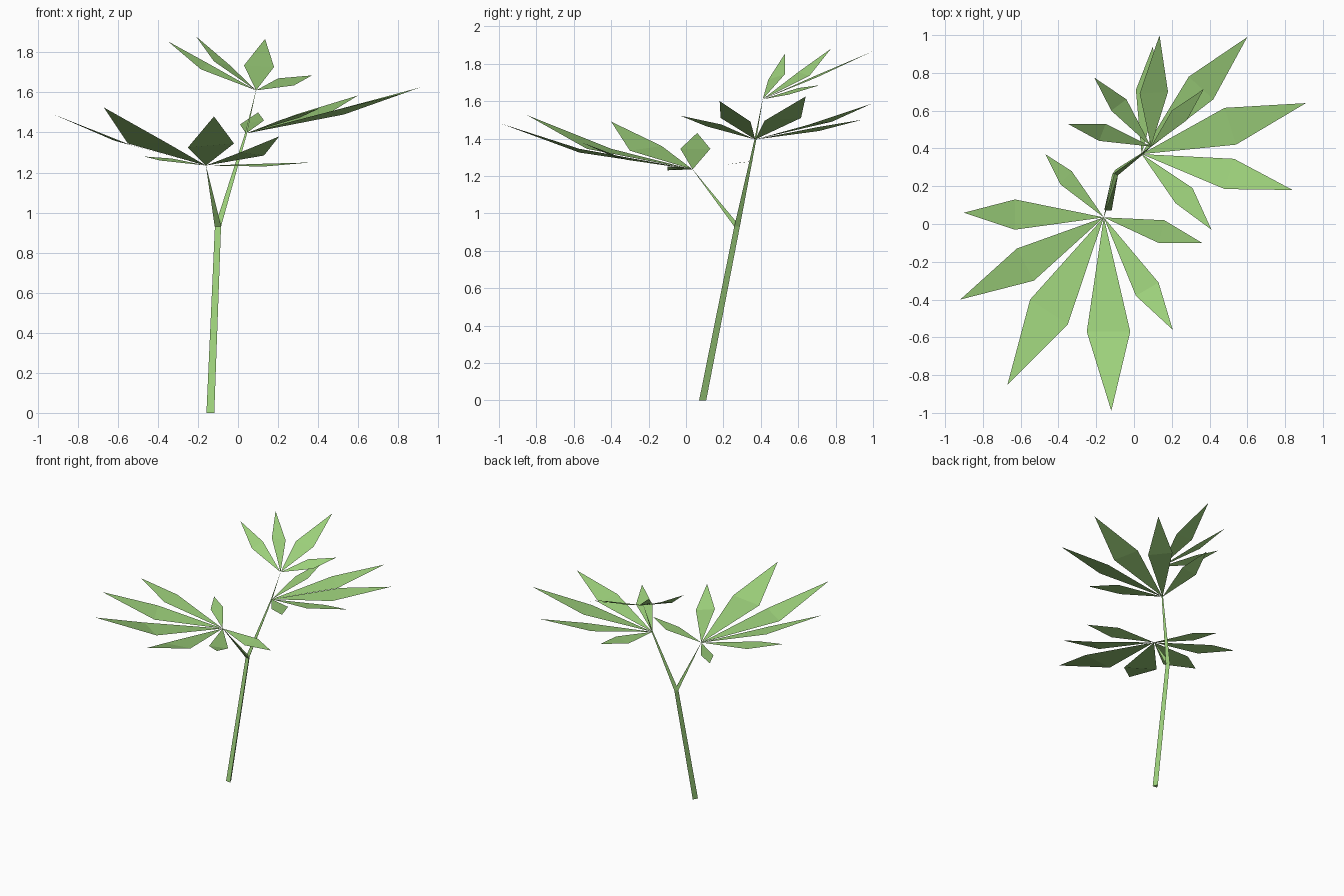
import bpy
from mathutils import Vector

green = bpy.data.materials.new("leaf green")
green.diffuse_color = (0.34, 0.64, 0.20, 1)


def add_mesh(name, verts, faces):
    me = bpy.data.meshes.new(name)
    me.from_pydata(verts, [], faces)
    me.materials.append(green)
    ob = bpy.data.objects.new(name, me)
    bpy.context.collection.objects.link(ob)
    return ob


def tube(name, path):
    """Three-sided tapering stalk along (x, y, z, radius) points."""
    corners = [(-0.85, -0.5), (0.85, -0.65), (0.1, 1.0)]
    verts = [(x + r * a, y + r * b, z) for x, y, z, r in path for a, b in corners]
    faces = [(2, 1, 0)]
    for k in range(len(path) - 1):
        for i in range(3):
            j = (i + 1) % 3
            faces.append((3 * k + i, 3 * k + j, 3 * k + 3 + j, 3 * k + 3 + i))
    n = 3 * (len(path) - 1)
    faces.append((n, n + 1, n + 2))
    add_mesh(name, verts, faces)


def leaf_whorl(name, base, leaves):
    """Leaves folded across their widest line: side, side, tip."""
    verts, faces = [base], []
    for left, right, tip in leaves:
        a, b = Vector(left), Vector(right)
        if (a - Vector(base)).cross(b - Vector(base)).z < 0:
            left, right = right, left
        n = len(verts)
        verts += [left, right, tip]
        faces += [(0, n, n + 1), (n, n + 2, n + 1)]
        # keep the upper side facing up
        c = (Vector(tip) - Vector(left)).cross(Vector(right) - Vector(left))
        if c.z < 0:
            faces[-1] = (n, n + 1, n + 2)
    add_mesh(name, verts, faces)


# Stalks
tube("main_stem", [(-0.138, 0.085, 0, 0.023), (-0.10, 0.27, 0.93, 0.018),
                   (0.04, 0.37, 1.395, 0.006), (0.09, 0.41, 1.61, 0.0005)])
tube("side_branch", [(-0.10, 0.27, 0.93, 0.019), (-0.16, 0.035, 1.235, 0.0005)])

# Lower leaves
leaf_whorl("lower_leaves", (-0.16, 0.035, 1.235), [
    ((-0.33, 0.28, 1.27), (-0.39, 0.21, 1.26), (-0.47, 0.37, 1.28)),
    ((-0.63, 0.13, 1.345), (-0.63, -0.03, 1.345), (-0.90, 0.06, 1.43)),
    ((-0.62, -0.13, 1.36), (-0.53, -0.30, 1.335), (-0.92, -0.40, 1.49)),
    ((-0.55, -0.40, 1.345), (-0.35, -0.53, 1.345), (-0.67, -0.85, 1.525)),
    ((-0.25, -0.57, 1.325), (-0.02, -0.57, 1.345), (-0.12, -0.99, 1.48)),
    ((0.13, -0.31, 1.285), (0.01, -0.38, 1.30), (0.205, -0.56, 1.38)),
    ((0.16, 0.02, 1.245), (0.13, -0.10, 1.23), (0.36, -0.10, 1.25))])

# Middle leaves
leaf_whorl("middle_leaves", (0.04, 0.37, 1.395), [
    ((0.01, 0.71, 1.44), (0.13, 0.70, 1.46), (0.10, 0.94, 1.50)),
    ((0.29, 0.78, 1.49), (0.42, 0.66, 1.475), (0.60, 0.99, 1.585)),
    ((0.48, 0.615, 1.51), (0.54, 0.42, 1.495), (0.91, 0.64, 1.625)),
    ((0.53, 0.345, 1.49), (0.48, 0.185, 1.51), (0.84, 0.18, 1.60)),
    ((0.31, 0.19, 1.475), (0.22, 0.11, 1.465), (0.41, -0.03, 1.522))])

# Top leaves
leaf_whorl("top_leaves", (0.09, 0.41, 1.61), [
    ((-0.15, 0.53, 1.745), (-0.185, 0.44, 1.715), (-0.35, 0.53, 1.855)),
    ((-0.04, 0.66, 1.735), (-0.12, 0.60, 1.755), (-0.21, 0.775, 1.88)),
    ((0.03, 0.69, 1.735), (0.18, 0.70, 1.727), (0.135, 1.0, 1.867)),
    ((0.20, 0.60, 1.67), (0.28, 0.55, 1.635), (0.37, 0.715, 1.685))])
